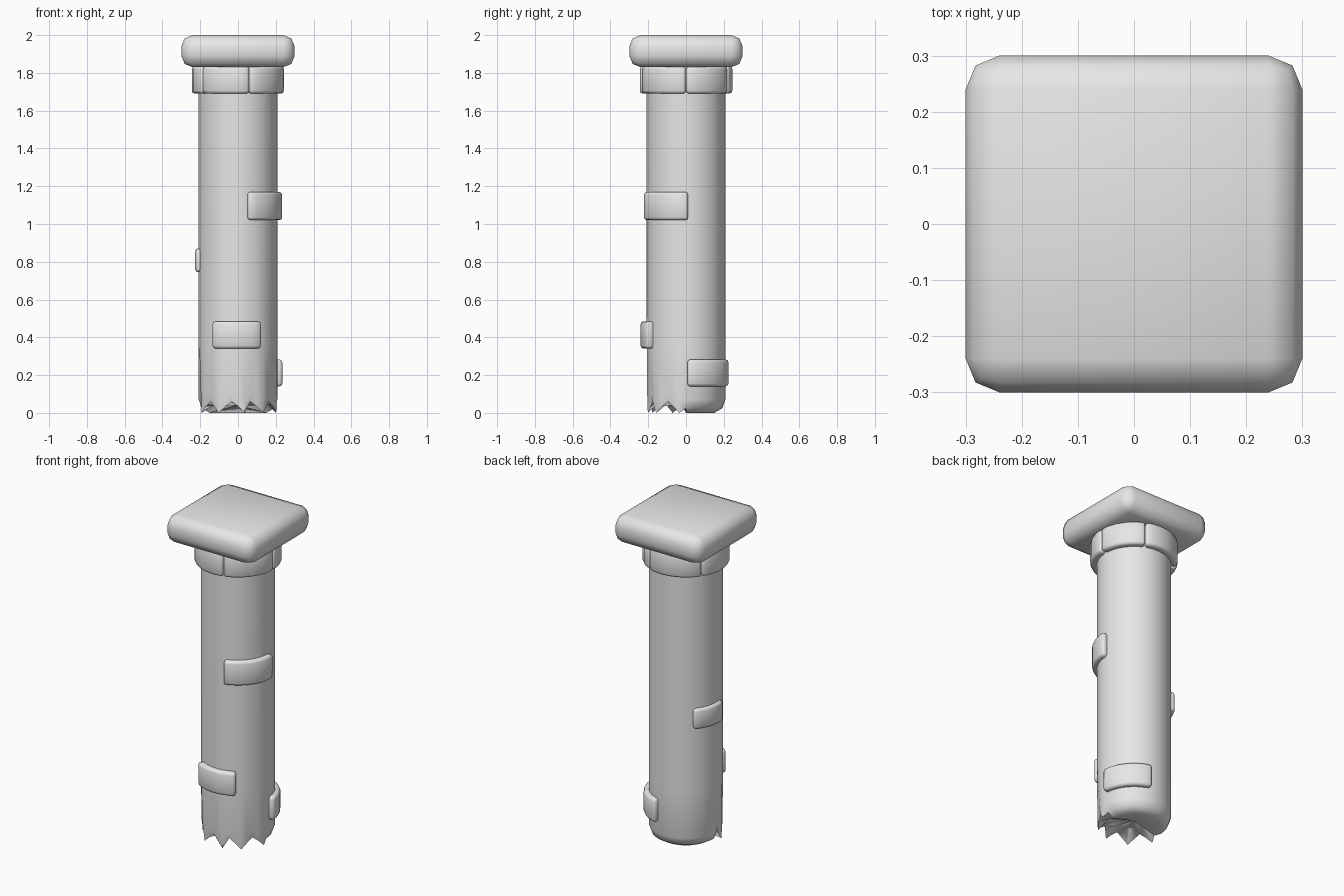
import bpy, bmesh
from math import radians, sin, cos

cube = bpy.data.objects.get("Cube")
if cube:
    bpy.data.objects.remove(cube)

stone = bpy.data.materials.new("grey stone")
stone.use_nodes = True
stone.diffuse_color = (0.8, 0.8, 0.8, 1)
stone.node_tree.nodes["Principled BSDF"].inputs["Base Color"].default_value = (0.8, 0.8, 0.8, 1)


def polar(r, deg, z):
    return (r * cos(radians(deg)), r * sin(radians(deg)), z)


def finish(bm, name, bevel=0.0, sharp=None):
    """Turn a bmesh into a smooth-shaded stone object, optionally bevelled."""
    bmesh.ops.recalc_face_normals(bm, faces=bm.faces)
    mesh = bpy.data.meshes.new(name)
    bm.to_mesh(mesh)
    bm.free()
    mesh.materials.append(stone)
    mesh.shade_smooth()
    if sharp:
        mesh.set_sharp_from_angle(angle=radians(sharp))
    obj = bpy.data.objects.new(name, mesh)
    bpy.context.collection.objects.link(obj)
    if bevel:
        mod = obj.modifiers.new("rounded edges", 'BEVEL')
        mod.width = bevel
        mod.segments = 2
        mod.limit_method = 'ANGLE'
        mod.angle_limit = radians(40)
    return obj


def curved_block(name, start, end, z0, z1, outer, inner=0.18, bevel=0.016):
    """Brick that wraps around the shaft between two angles."""
    bm = bmesh.new()
    steps = max(3, round((end - start) / 12))
    sections = []
    for i in range(steps + 1):
        a = start + (end - start) * i / steps
        sections.append([bm.verts.new(polar(r, a, z)) for r, z in
                         ((inner, z0), (outer, z0), (outer, z1), (inner, z1))])
    for s, t in zip(sections, sections[1:]):
        for k in range(4):
            n = (k + 1) % 4
            bm.faces.new((s[k], s[n], t[n], t[k]))
    bm.faces.new(sections[0])
    bm.faces.new(sections[-1])
    return finish(bm, name, bevel)


# Shaft: rounded foot at the back, broken teeth at the front
RADIUS = 0.208
STEP = 10
tips = (200, 240, 280, 310, 350)
notches = (190, 220, 260, 290, 330)


def foot_profile(a):
    """Radius and height of the shaft rings at one angle, top to bottom."""
    rings = [(RADIUS, 1.84), (RADIUS, 0.36)]
    if a <= 180:
        return rings + [(RADIUS, 0.07), (0.192, 0.025), (0.15, 0.0)]
    if a in tips:
        return rings + [(RADIUS, 0.06), (0.205, 0.0), (0.13, 0.07)]
    if a in notches:
        return rings + [(0.2, 0.1), (0.188, 0.06), (0.13, 0.04)]
    return rings + [(0.204, 0.08), (0.197, 0.035), (0.13, 0.06)]


bm = bmesh.new()
columns = [[bm.verts.new(polar(r, a, z)) for r, z in foot_profile(a)]
           for a in range(0, 360, STEP)]
centre = bm.verts.new((0, 0, 0.04))
for s, t in zip(columns, columns[1:] + columns[:1]):
    for k in range(len(s) - 1):
        bm.faces.new((s[k], s[k + 1], t[k + 1], t[k]))
    bm.faces.new((s[-1], centre, t[-1]))
bm.faces.new([c[0] for c in columns])
finish(bm, "shaft", sharp=50)

# Collar of five stones under the capital
seams = (0, 66, 147, 218, 285, 360)
for i, (a, b) in enumerate(zip(seams, seams[1:])):
    curved_block(f"collar_stone_{i + 1}", a + 0.3, b - 0.3, 1.69, 1.835, 0.245)

# Single bricks standing proud of the shaft
curved_block("upper_brick", -76, 3, 1.02, 1.17, 0.235)
curved_block("right_brick", 136, 193, 0.745, 0.87, 0.227)
curved_block("front_brick", -126, -58, 0.34, 0.485, 0.24)
curved_block("lower_brick", 2, 76, 0.14, 0.283, 0.237)

# Capital slab
bm = bmesh.new()
bmesh.ops.create_cube(bm, size=1)
bmesh.ops.scale(bm, vec=(0.6, 0.6, 0.17), verts=bm.verts)
bmesh.ops.translate(bm, vec=(0, 0, 1.915), verts=bm.verts)
finish(bm, "capital_slab", bevel=0.06)
